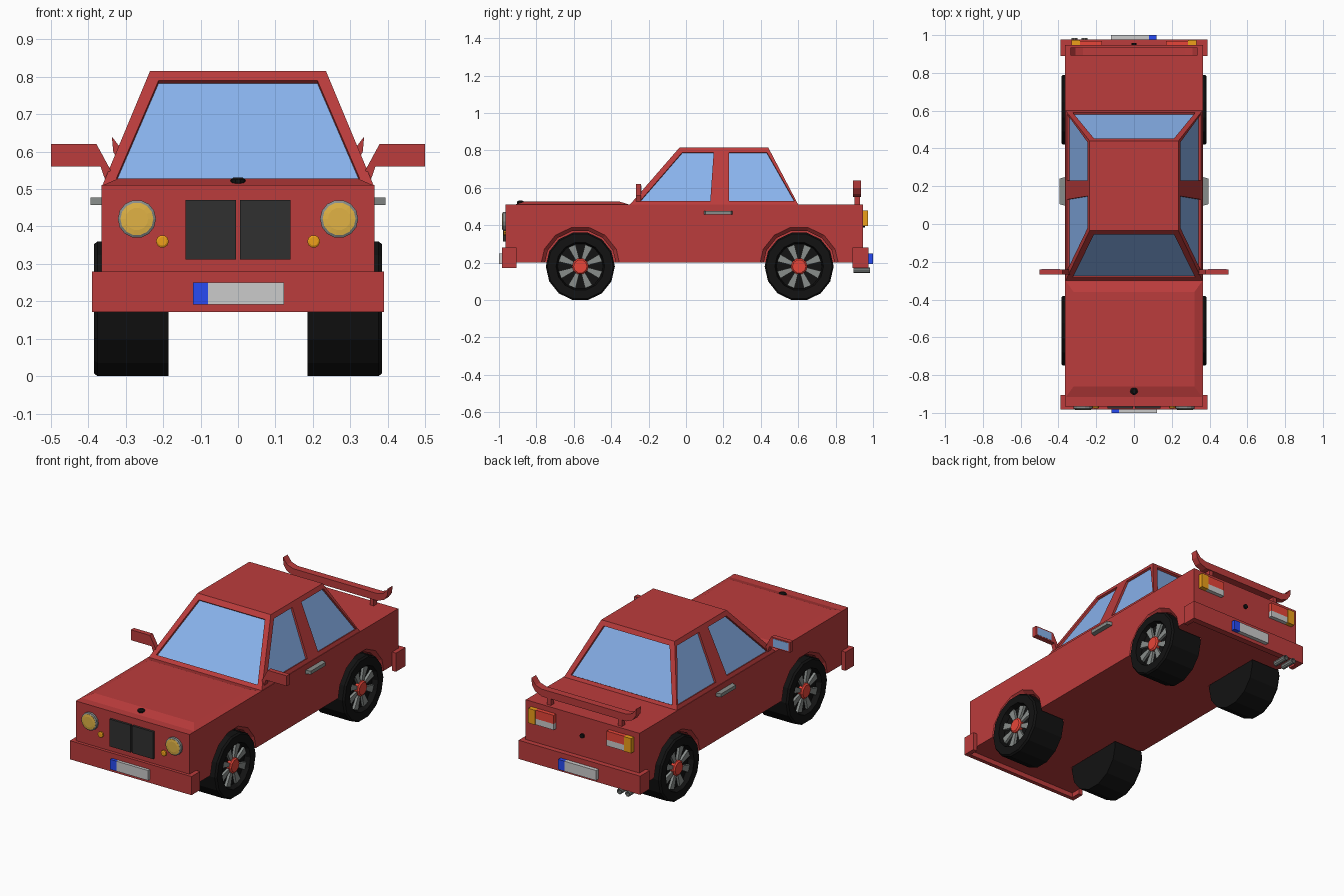
import bpy, bmesh, math
from mathutils import Vector

if "Cube" in bpy.data.objects:
    bpy.data.objects.remove(bpy.data.objects["Cube"])

COL = {'red': (0.5, 0.045, 0.045), 'glass': (0.25, 0.45, 0.85), 'black': (0.006, 0.006, 0.006),
       'dark': (0.03, 0.03, 0.03), 'yellow': (0.75, 0.45, 0.06), 'orange': (0.85, 0.35, 0.01),
       'blue': (0.02, 0.07, 0.9), 'lamp_red': (0.8, 0.06, 0.04), 'metal': (0.25, 0.27, 0.26)}
MATS = {}
for k, c in COL.items():
    MATS[k] = bpy.data.materials.new(k)
    MATS[k].diffuse_color = (*c, 1)


def mesh(name, verts, faces, col=None, mirror=False):
    me = bpy.data.meshes.new(name)
    me.from_pydata([tuple(v) for v in verts], [], faces)
    bm = bmesh.new()
    bm.from_mesh(me)
    bmesh.ops.recalc_face_normals(bm, faces=bm.faces)
    bm.to_mesh(me)
    bm.free()
    ob = bpy.data.objects.new(name, me)
    bpy.context.collection.objects.link(ob)
    if col:
        me.materials.append(MATS[col])
    if mirror:
        m = ob.modifiers.new('mirror', 'MIRROR')
        m.use_mirror_merge = False
    return ob


def loft(name, rings, col=None, mirror=False):
    n = len(rings[0])
    verts = [v for r in rings for v in r]
    faces = [list(range(n)), list(range(len(verts) - n, len(verts)))]
    for i in range(len(rings) - 1):
        for j in range(n):
            k = (j + 1) % n
            faces.append([i * n + j, i * n + k, i * n + n + k, i * n + n + j])
    return mesh(name, verts, faces, col, mirror)


def prism(name, poly, vec, col=None, mirror=False):
    poly = [Vector(p) for p in poly]
    return loft(name, [poly, [p + Vector(vec) for p in poly]], col, mirror)


def rect(x0, x1, y0, y1, z):
    return [(x0, y0, z), (x1, y0, z), (x1, y1, z), (x0, y1, z)]


def box(name, x, y, z, col=None, mirror=False):
    return prism(name, rect(*x, *y, z[0]), (0, 0, z[1] - z[0]), col, mirror)


def lathe(name, prof, c, axis, n, col=None, mirror=False):
    # prof holds (radius, position along the axis); c is the centre
    rings = []
    for r, a in prof:
        ring = []
        for i in range(n):
            t = 2 * math.pi * i / n
            u, w = r * math.cos(t), r * math.sin(t)
            p = (a, u, w) if axis == 'X' else (u, a, w) if axis == 'Y' else (u, w, a)
            ring.append(Vector(c) + Vector(p))
        rings.append(ring)
    return loft(name, rings, col, mirror)


def cut(target, cutter):
    cutter.hide_render = True
    cutter.display_type = 'WIRE'
    m = target.modifiers.new('cut', 'BOOLEAN')
    m.operation, m.object, m.solver = 'DIFFERENCE', cutter, 'EXACT'


# body and bonnet
body = box('body', (-.365, .365), (-.965, .947), (.2, .51), 'red')
loft('bonnet', [rect(-.363, .363, -.92, -.30, .509), rect(-.32, .32, -.86, -.36, .528)], 'red')

# wheels and arches
R = .18 / math.cos(math.pi / 14)
for tag, y in (('front', -.565), ('rear', .605)):
    c = (0, y, .18)
    cut(body, lathe(tag + '_arch_cutter', [(.194, .18), (.194, .345), (.218, .37)], c, 'X', 14, None, True))
    lathe(tag + '_tyre', [(R, .185), (R, .375), (R - .008, .385), (.13, .385), (.122, .352)], c, 'X', 14, 'black', True)
    lathe(tag + '_hub', [(.044, .34), (.044, .372), (.036, .379)], c, 'X', 10, 'lamp_red', True)
    for k in range(8):
        a = math.pi / 8 + k * math.pi / 4
        pts = []
        for r, w in ((.04, -.01), (.118, -.021), (.118, .021), (.04, .01)):
            pts.append((.34, y + r * math.cos(a) - w * math.sin(a), .18 + r * math.sin(a) + w * math.cos(a)))
        prism(f'{tag}_spoke_{k}', pts, (.027, 0, 0), 'metal', True)

# cabin with recessed windows
cabin = loft('cabin', [rect(-.362, .362, -.30, .60, .51), rect(-.235, .235, -.035, .44, .815)], 'red')


def lerp(a, b, z):
    return a + (b - a) * (z - .51) / .305


def window(name, pts, mirror=False):
    p = [Vector(v) for v in pts]
    n = (p[1] - p[0]).cross(p[2] - p[0]).normalized()
    if n.dot(p[0] - Vector((0, .2, .6))) < 0:
        n = -n
    cut(cabin, prism(name + '_cutter', [v + n * .01 for v in p], n * -.025, None, mirror))
    prism(name, [v - n * .012 for v in p], n * -.008, 'glass', mirror)


for name, y0, y1 in (('windscreen', -.30, -.035), ('rear_window', .60, .44)):
    window(name, [(x, lerp(y0, y1, z), z) for x, z in ((-.325, .528), (.325, .528), (.212, .79), (-.212, .79))])
for name, yz in (('front_side_window', ((-.245, .53), (.13, .53), (.148, .79), (-.02, .79))),
                 ('rear_side_window', ((.23, .53), (.58, .53), (.432, .79), (.23, .79)))):
    window(name, [(lerp(.362, .235, z), y, z) for y, z in yz], True)

# wrap-around bumpers
for tag, y0, y1, ye in (('front', -.983, -.96, -.905), ('rear', .977, .94, .89)):
    prism(tag + '_bumper', [(-.39, y0, .172), (.39, y0, .172), (.39, ye, .172), (.364, ye, .172),
                            (.364, y1, .172), (-.364, y1, .172), (-.364, ye, .172), (-.39, ye, .172)],
          (0, 0, .108), 'red')

# number plates
for tag, s in (('front', -1), ('rear', 1)):
    ys = sorted((s * .97, s * 1.0))
    box(tag + '_plate', sorted((s * .08, s * -.123)), ys, (.192, .25))
    box(tag + '_plate_band', sorted((s * .08, s * .12)), ys, (.192, .25), 'blue')

# grille and front lamps
box('grille', (.005, .14), (-.978, -.96), (.312, .47), 'dark', True)
lathe('headlight_ring', [(.051, -.96), (.051, -.978), (.044, -.982)], (.27, 0, .42), 'Y', 14, 'metal', True)
lathe('headlight', [(.044, -.97), (.044, -.983), (.03, -.985)], (.27, 0, .42), 'Y', 14, 'yellow', True)
lathe('front_indicator', [(.017, -.96), (.017, -.973), (.012, -.976)], (.202, 0, .36), 'Y', 10, 'orange', True)
lathe('bonnet_badge', [(.012, .505), (.02, .517), (.02, .525), (.012, .531)], (0, -.885, 0), 'Z', 10, 'black')

# tail lamps, boot lock, exhausts
box('tail_indicator', (.285, .33), (.94, .974), (.395, .48), 'orange', True)
box('brake_lamp', (.17, .285), (.94, .97), (.43, .48), 'lamp_red', True)
box('reverse_lamp', (.17, .285), (.94, .97), (.395, .43), None, True)
lathe('boot_lock', [(.013, .94), (.013, .957)], (0, 0, .4), 'Y', 10, 'black')
for i, x in enumerate((-.315, -.262)):
    lathe(f'exhaust_{i}', [(.016, .895), (.016, .985), (.011, .985), (.011, .95)], (x, 0, .16), 'Y', 10, 'metal')

# door handles
prism('door_handle', [(.36, .095, .457), (.394, .105, .457), (.394, .24, .457), (.36, .25, .457)],
      (0, 0, .02), 'metal', True)

# wing mirrors
prism('wing_mirror', [(x, -.268, z) for x, z in ((.34, .55), (.355, .525), (.367, .56), (.5, .56), (.5, .62), (.378, .62))],
      (0, .028, 0), 'red', True)
box('mirror_glass', (.392, .49), (-.25, -.2385), (.567, .613), 'glass', True)

# boot spoiler with upturned tips
half = [(.27, .592), (.31, .605), (.337, .64), (.333, .598), (.312, .568), (.27, .55)]
outline = half + [(-x, z) for x, z in reversed(half)]
prism('spoiler', [(x, .893, z) for x, z in outline], (0, .042, 0), 'red')
box('spoiler_post', (.215, .24), (.9, .93), (.505, .56), 'red', True)

for m in bpy.data.materials:
    if m.users and not m.is_grease_pencil:
        m.use_nodes = True
        m.node_tree.nodes["Principled BSDF"].inputs["Base Color"].default_value = m.diffuse_color
